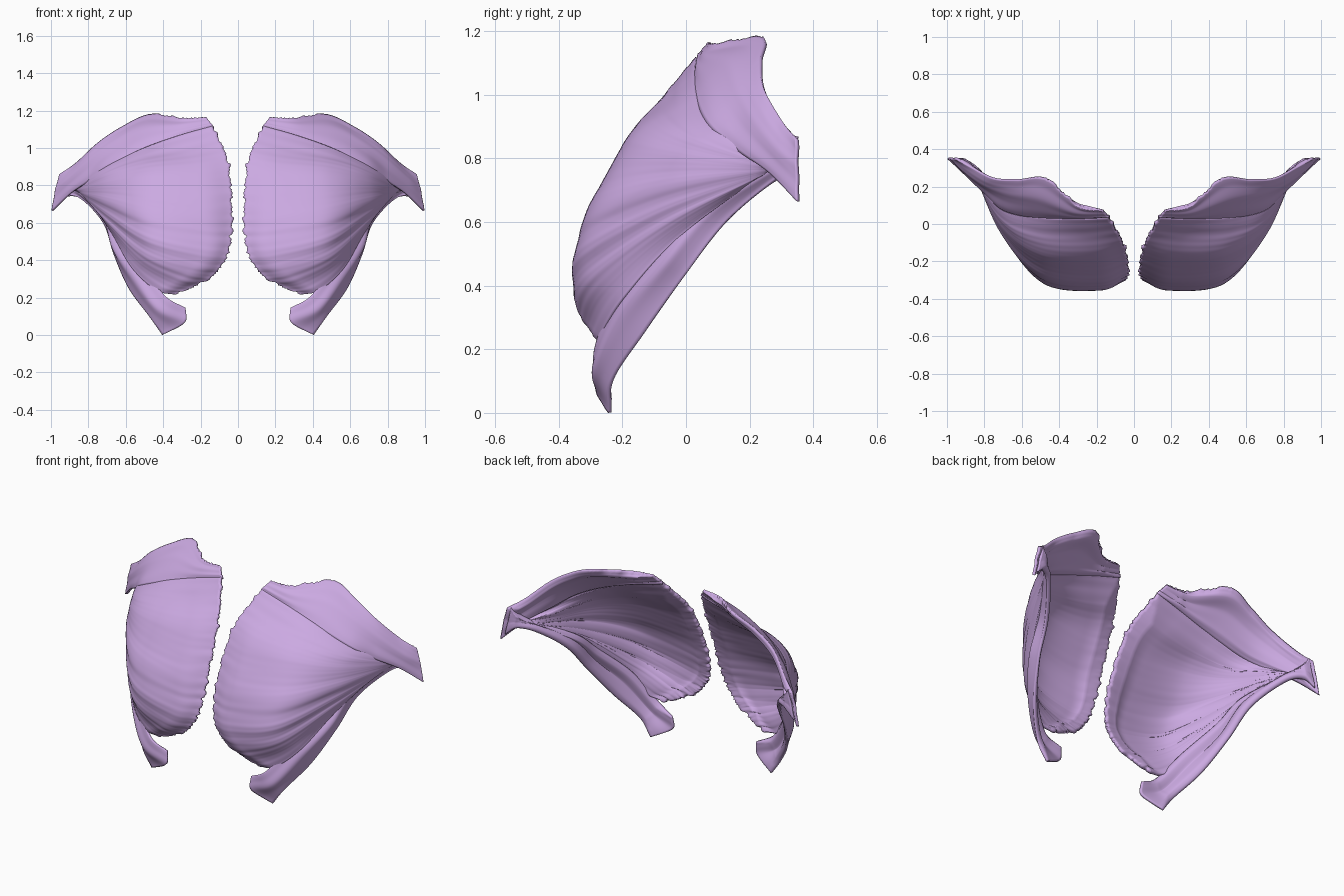
import bpy, math, random
from mathutils import Vector, noise

if "Cube" in bpy.data.objects:
    bpy.data.objects.remove(bpy.data.objects["Cube"])

random.seed(4)
mat = bpy.data.materials.new("muscle_lilac")
mat.diffuse_color = (0.60, 0.40, 0.76, 1)
mat.use_nodes = True
mat.node_tree.nodes["Principled BSDF"].inputs["Base Color"].default_value = mat.diffuse_color


def spline(pts, t):
    """Catmull-Rom point at t in 0..1 along pts."""
    n = len(pts) - 1
    i = min(int(t * n), n - 1)
    f = t * n - i
    p1, p2 = pts[i], pts[i + 1]
    p0 = pts[i - 1] if i > 0 else p1 * 2 - p2
    p3 = pts[i + 2] if i + 2 <= n else p2 * 2 - p1
    return 0.5 * (2 * p1 + (p2 - p0) * f + (2 * p0 - 5 * p1 + 4 * p2 - p3) * f * f
                  + (3 * p1 - p0 - 3 * p2 + p3) * f ** 3)


def sheet(name, rows, ns, nt, thick, ridge, ragged):
    """Smooth sheet through rows (s across rows, t along a row), then thickened and mirrored."""
    rows = [[Vector(p) for p in r] for r in rows]
    verts = []
    for a in range(ns + 1):
        s = a / ns
        line = [spline([r[k] for r in rows], s) for k in range(len(rows[0]))]
        out = (line[0] - line[1]).normalized()
        jag = random.uniform(-.5, 0.4) + noise.noise(Vector((s * 25, 0, 1)))
        for b in range(nt + 1):
            t = b / nt
            verts.append(spline(line, t) + out * jag * ragged(s) * max(0, 1 - t * 12))
    w = nt + 1
    faces = [(a * w + b, a * w + b + 1, (a + 1) * w + b + 1, (a + 1) * w + b)
             for a in range(ns) for b in range(nt)]
    me = bpy.data.meshes.new(name)
    me.from_pydata(verts, [], faces)
    # outer side faces the front
    if sum(p.normal.y * p.area for p in me.polygons) > 0:
        me.flip_normals()
    normals = [v.normal.copy() for v in me.vertices]
    for i, v in enumerate(me.vertices):
        v.co += normals[i] * ridge(i // w / ns, i % w / nt)
    ob = bpy.data.objects.new(name, me)
    bpy.context.collection.objects.link(ob)
    me.materials.append(mat)
    # edges thinner than the belly
    vg = ob.vertex_groups.new(name="belly")
    for i in range(len(verts)):
        s, t = i // w / ns, i % w / nt
        edge = min(s, 1 - s, t, 1 - t)
        vg.add([i], min(1, 0.4 + edge * 5), 'REPLACE')
    so = ob.modifiers.new("thickness", 'SOLIDIFY')
    so.thickness, so.offset = thick, -1
    so.vertex_group = "belly"
    ob.modifiers.new("both_sides", 'MIRROR')
    bpy.context.view_layer.objects.active = ob
    ob.select_set(True)
    bpy.ops.object.shade_smooth_by_angle(angle=math.radians(75))
    ob.select_set(False)
    return ob


def fibres(u, along, freq, amp):
    return amp * noise.noise(Vector((u * freq, along * 1.5, 3.3)))


# broad fan from the breastbone edge to the arm
fan = [
    [(.13, .03, 1.12), (.33, .03, 1.06), (.55, .04, .98), (.73, .095, .89), (.88, .28, .775)],
    [(.055, -.12, .93), (.22, -.15, .91), (.49, -.13, .89), (.70, -.01, .84), (.87, .275, .77)],
    [(.03, -.23, .69), (.20, -.285, .685), (.50, -.245, .725), (.71, -.045, .755), (.86, .275, .765)],
    [(.045, -.30, .46), (.18, -.35, .47), (.48, -.315, .54), (.695, -.065, .66), (.85, .27, .76)],
    [(.14, -.305, .31), (.27, -.34, .33), (.50, -.295, .42), (.69, -.065, .59), (.84, .26, .755)],
    [(.34, -.275, .215), (.44, -.27, .24), (.57, -.20, .36), (.68, -.03, .545), (.82, .25, .755)],
]
sheet("chest_fan", fan, 150, 50, .042,
      lambda s, t: fibres(s, t, 9, .012 * math.sin(math.pi * min(1, t * .9 + .1)))
      + fibres(s, t, 36, .003 * (1 - t)),
      lambda s: .014)

# upper band from the collarbone to the arm
band = [
    [(.17, .07, 1.165), (.15, .045, 1.14), (.13, .03, 1.115)],
    [(.30, .095, 1.16), (.32, .05, 1.115), (.33, .022, 1.055)],
    [(.47, .24, 1.18), (.515, .12, 1.10), (.53, .03, .985)],
    [(.62, .235, 1.115), (.675, .15, 1.02), (.70, .07, .905)],
    [(.75, .24, 1.03), (.80, .20, .93), (.80, .16, .825)],
    [(.87, .30, .92), (.915, .28, .83), (.90, .26, .755)],
    [(.955, .345, .86), (.98, .345, .77), (.997, .348, .665)],
]
sheet("collar_band", band, 110, 26, .035,
      lambda s, t: fibres(t, s, 5, .006),
      lambda s: .010 if s < .35 else 0)

# lower strip curling from the ribs up behind the arm end
strip = [
    [(.28, -.275, .145), (.285, -.285, .065), (.405, -.245, .0)],
    [(.39, -.285, .21), (.435, -.29, .14), (.475, -.235, .10)],
    [(.51, -.215, .375), (.565, -.205, .31), (.585, -.135, .25)],
    [(.63, -.065, .54), (.67, -.07, .47), (.665, -.005, .43)],
    [(.69, .06, .66), (.72, .07, .63), (.72, .12, .595)],
    [(.83, .245, .77), (.84, .25, .75), (.83, .262, .72)],
    [(.90, .315, .83), (.91, .315, .79), (.91, .315, .745)],
    [(.93, .343, .87), (.95, .343, .78), (.97, .343, .70)],
]
sheet("rib_strip", strip, 100, 20, .03,
      lambda s, t: fibres(t, s, 4, .006),
      lambda s: 0)
